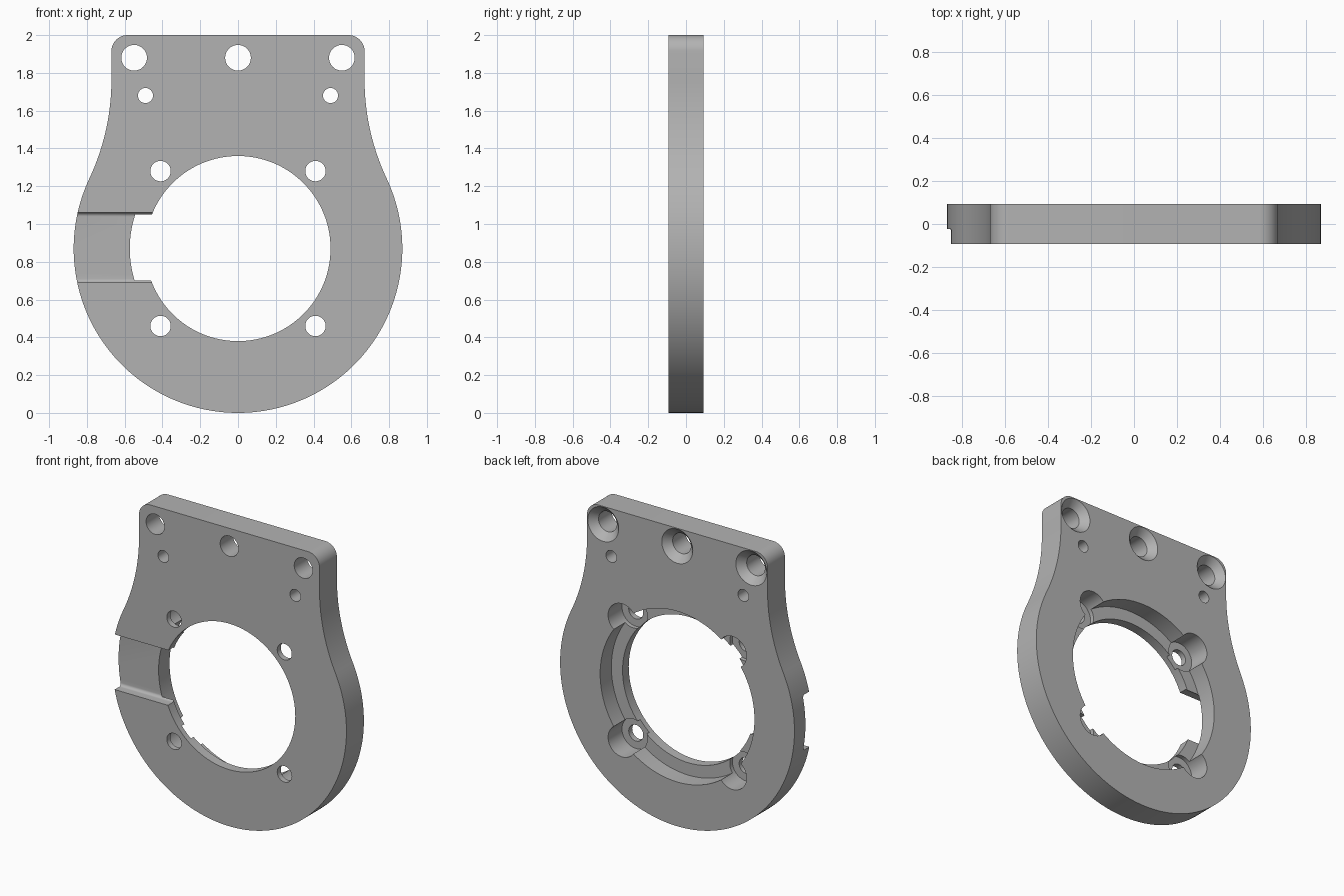
import bpy, bmesh, math
from math import sin, cos, pi

cube = bpy.data.objects.get("Cube")
if cube:
    bpy.data.objects.remove(cube, do_unlink=True)

HALF = 0.0925              # half of the plate thickness
R, CZ = 0.87, 0.87         # round body
W, TOP, CORNER = 0.67, 2.0, 0.085
PAST = 0.2                 # cutter overshoot

grey = bpy.data.materials.new("plain grey")
grey.use_nodes = True
colour = (0.45, 0.45, 0.45, 1)
grey.diffuse_color = colour
grey.node_tree.nodes["Principled BSDF"].inputs["Base Color"].default_value = colour


def finish(name, bm):
    bmesh.ops.recalc_face_normals(bm, faces=bm.faces)
    mesh = bpy.data.meshes.new(name)
    bm.to_mesh(mesh)
    bm.free()
    mesh.materials.append(grey)
    obj = bpy.data.objects.new(name, mesh)
    bpy.context.collection.objects.link(obj)
    return obj


def prism(name, points, offset):
    """Extrude a closed outline of 3D points."""
    bm = bmesh.new()
    face = bm.faces.new([bm.verts.new(p) for p in points])
    new = bmesh.ops.extrude_face_region(bm, geom=[face])["geom"]
    bmesh.ops.translate(bm, vec=offset, verts=[v for v in new if isinstance(v, bmesh.types.BMVert)])
    return finish(name, bm)


def turned(name, x, z, profile, n):
    """Solid of revolution about a line along y; profile is (radius, y)."""
    bm = bmesh.new()
    rings = [[bm.verts.new((x + r * cos(2 * pi * i / n), y, z + r * sin(2 * pi * i / n)))
              for i in range(n)] for r, y in profile]
    for a, b in zip(rings, rings[1:]):
        for i in range(n):
            j = (i + 1) % n
            bm.faces.new((a[i], a[j], b[j], b[i]))
    bm.faces.new(rings[0])
    bm.faces.new(rings[-1])
    return finish(name, bm)


def arc(cx, cz, r, a0, a1, n):
    return [(cx + r * cos(a0 + (a1 - a0) * i / n), cz + r * sin(a0 + (a1 - a0) * i / n))
            for i in range(n + 1)]


# Plate outline: round body, concave flanks tangent to body and sides, rounded top
join = math.radians(25.2)
flank = (R * cos(join) - W) / (1 - cos(join))
flank_z = CZ + (R + flank) * sin(join)
side = arc(0, CZ, R, -pi / 2, join, 64)
side += arc(W + flank, flank_z, flank, pi + join, pi, 20)[1:]
side += arc(W - CORNER, TOP - CORNER, CORNER, 0, pi / 2, 10)
outline = side + [(-x, z) for x, z in reversed(side[1:])]
plate = prism("mounting_plate", [(x, -HALF, z) for x, z in outline], (0, 2 * HALF, 0))

# Central bore with a wider recess from the back
cutters = [turned("bore_cutter", 0, CZ,
                  [(0.49, -PAST), (0.49, -0.027), (0.573, -0.027), (0.573, PAST)], 128)]

# Four counterbored screw holes around the bore
for sx in (-1, 1):
    for sz in (-1, 1):
        cutters.append(turned("counterbore_cutter", sx * 0.41, CZ + sz * 0.41,
                              [(0.054, -PAST), (0.054, -0.055), (0.104, -0.055), (0.104, PAST)], 48))

# Three countersunk holes along the top edge
for x in (-0.55, 0, 0.55):
    cutters.append(turned("countersink_cutter", x, 1.88,
                          [(0.068, -PAST), (0.068, 0.045), (0.115, HALF), (0.115, PAST)], 48))

# Two small pin holes
for x in (-0.49, 0.49):
    cutters.append(turned("pin_hole_cutter", x, 1.68, [(0.04, -PAST), (0.04, PAST)], 32))

# Slot across the front on one side, with filleted inner corners
low, high, floor, fil = 0.69, 1.06, -0.024, 0.02
slot = [(-PAST, low)] + arc(floor - fil, low + fil, fil, -pi / 2, 0, 6)
slot += arc(floor - fil, high - fil, fil, 0, pi / 2, 6) + [(-PAST, high)]
cutters.append(prism("slot_cutter", [(-1, y, z) for y, z in slot], (0.7, 0, 0)))

# Cut everything out and drop the cutters
for cutter in cutters:
    cutter.hide_render = True
    mod = plate.modifiers.new(cutter.name, "BOOLEAN")
    mod.operation = "DIFFERENCE"
    mod.solver = "EXACT"
    mod.object = cutter
bpy.context.view_layer.update()
graph = bpy.context.evaluated_depsgraph_get()
result = bpy.data.meshes.new_from_object(plate.evaluated_get(graph))
plate.modifiers.clear()
plate.data = result
result.name = "mounting_plate"
for cutter in cutters:
    bpy.data.objects.remove(cutter, do_unlink=True)

# Smooth walls, crisp edges
for obj in bpy.context.selected_objects:
    obj.select_set(False)
bpy.context.view_layer.objects.active = plate
plate.select_set(True)
bpy.ops.object.shade_smooth_by_angle(angle=math.radians(30))
